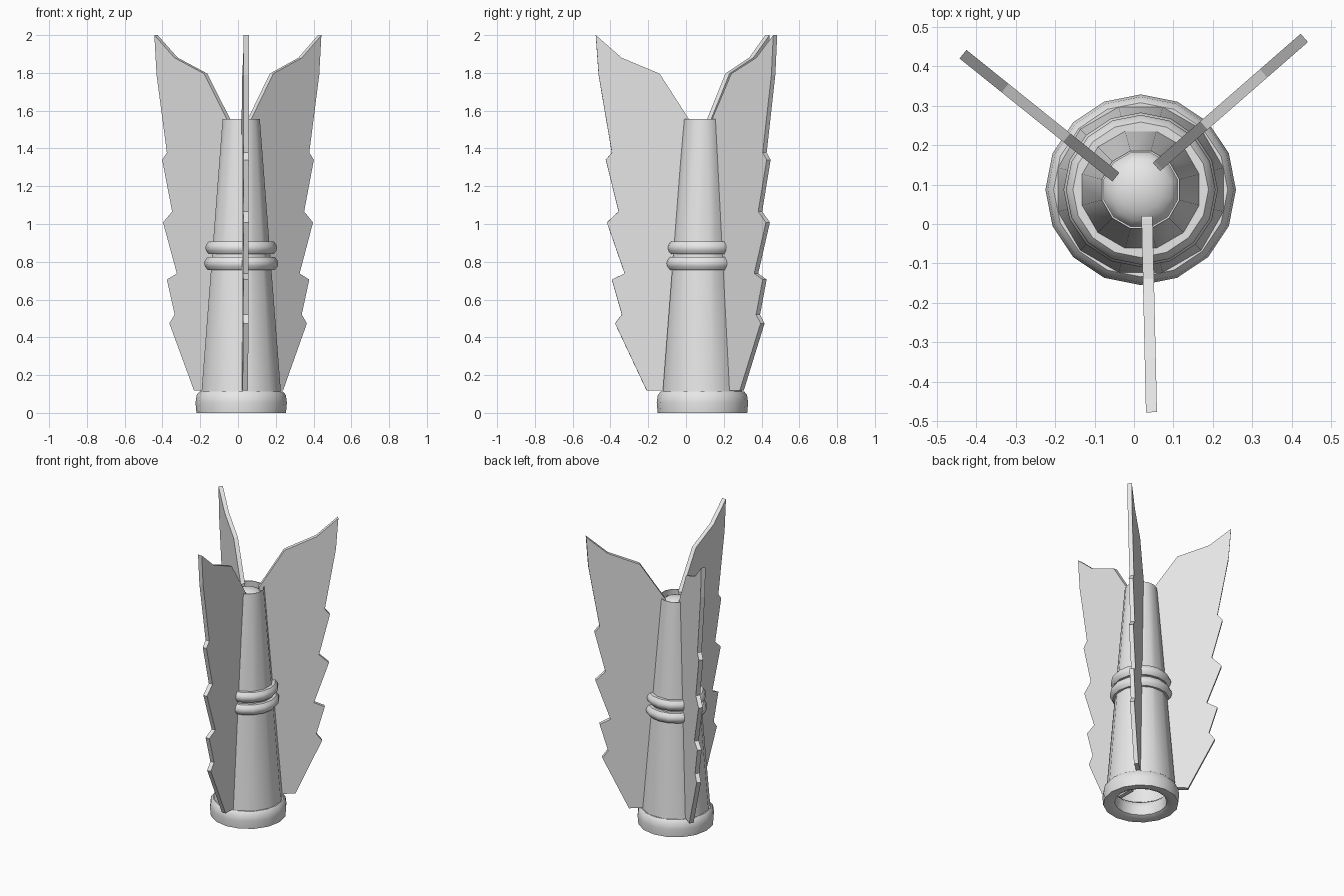
import bpy, bmesh
from math import sin, cos, pi, radians
from mathutils import Matrix, Vector

cube = bpy.data.objects.get("Cube")
if cube:
    bpy.data.objects.remove(cube, do_unlink=True)

grey = bpy.data.materials.new("light grey")
grey.use_nodes = True
grey.diffuse_color = (0.8, 0.8, 0.8, 1)
grey.node_tree.nodes["Principled BSDF"].inputs["Base Color"].default_value = (0.8, 0.8, 0.8, 1)

AXIS = Vector((0.017, 0.087, 0))


def finish(name, bm, smooth):
    bmesh.ops.recalc_face_normals(bm, faces=bm.faces)
    mesh = bpy.data.meshes.new(name)
    bm.to_mesh(mesh)
    bm.free()
    mesh.materials.append(grey)
    obj = bpy.data.objects.new(name, mesh)
    bpy.context.collection.objects.link(obj)
    if smooth:
        bpy.ops.object.select_all(action="DESELECT")
        obj.select_set(True)
        bpy.context.view_layer.objects.active = obj
        bpy.ops.object.shade_smooth_by_angle(angle=radians(smooth))
    return obj


def lathe(name, profile, sides, turn=0, closed=True, smooth=50):
    """Spin a (radius, height) profile around the body axis."""
    bm = bmesh.new()
    rows = []
    for i in range(sides):
        a = 2 * pi * i / sides + turn
        rows.append([bm.verts.new(AXIS + Vector((r * cos(a), r * sin(a), z)))
                     for r, z in profile])
    count = len(profile)
    for i in range(sides):
        here, after = rows[i], rows[(i + 1) % sides]
        for j in range(count if closed else count - 1):
            k = (j + 1) % count
            bm.faces.new((here[j], after[j], after[k], here[k]))
    bmesh.ops.remove_doubles(bm, verts=bm.verts, dist=0.0001)
    return finish(name, bm, smooth)


# Tapered hollow body with a thin wall and a rounded plug in its mouth
lathe("body_tube", [(0.219, 0.09), (0.102, 1.555), (0.097, 1.555), (0.212, 0.09)],
      12, radians(15), smooth=35)
lathe("mouth_plug", [(0.099 * cos(t * pi / 10), 1.49 + 0.06 * sin(t * pi / 10))
                     for t in range(6)], 12, radians(15), closed=False)

# Rounded foot ring, open in the middle
lathe("foot_ring", [(0.237, 0), (0.242, 0.055), (0.236, 0.095), (0.221, 0.113),
                    (0.18, 0.113), (0.163, 0.095), (0.158, 0.055), (0.165, 0.012),
                    (0.19, 0)], 16)

# Two rounded bands around the middle
for name, radius, low, high in (("lower_band", 0.196, 0.757, 0.825),
                                ("upper_band", 0.19, 0.84, 0.908)):
    soft = 0.018
    lathe(name, [(0.145, low), (radius - soft, low), (radius - 0.004, low + soft),
                 (radius, (low + high) / 2), (radius - 0.004, high - soft),
                 (radius - soft, high), (0.145, high)], 16)

# Barbed fins: outline as (distance outwards, height)
OUTLINE = [(0, 0.119), (0.229, 0.119), (0.396, 0.474), (0.36, 0.521),
           (0.413, 0.706), (0.345, 0.738), (0.439, 1.008), (0.377, 1.066),
           (0.445, 1.34), (0.413, 1.378), (0.483, 1.79), (0.498, 2.0),
           (0.361, 1.88), (0.16, 1.796), (0.007, 1.558), (0, 1.55)]


def fin(name, x, y, angle, thickness=0.028):
    bm = bmesh.new()
    face = bm.faces.new([bm.verts.new((s, -thickness / 2, z)) for s, z in OUTLINE])
    new = bmesh.ops.extrude_face_region(bm, geom=[face])["geom"]
    bmesh.ops.translate(bm, vec=(0, thickness, 0),
                        verts=[v for v in new if isinstance(v, bmesh.types.BMVert)])
    bm.transform(Matrix.Translation((x, y, 0)) @ Matrix.Rotation(radians(angle), 4, "Z"))
    finish(name, bm, 0)


fin("front_fin", 0.033, 0.02, -88.7)
fin("back_left_fin", 0.057, 0.145, 41.1)
fin("back_right_fin", -0.046, 0.119, 141.2)
